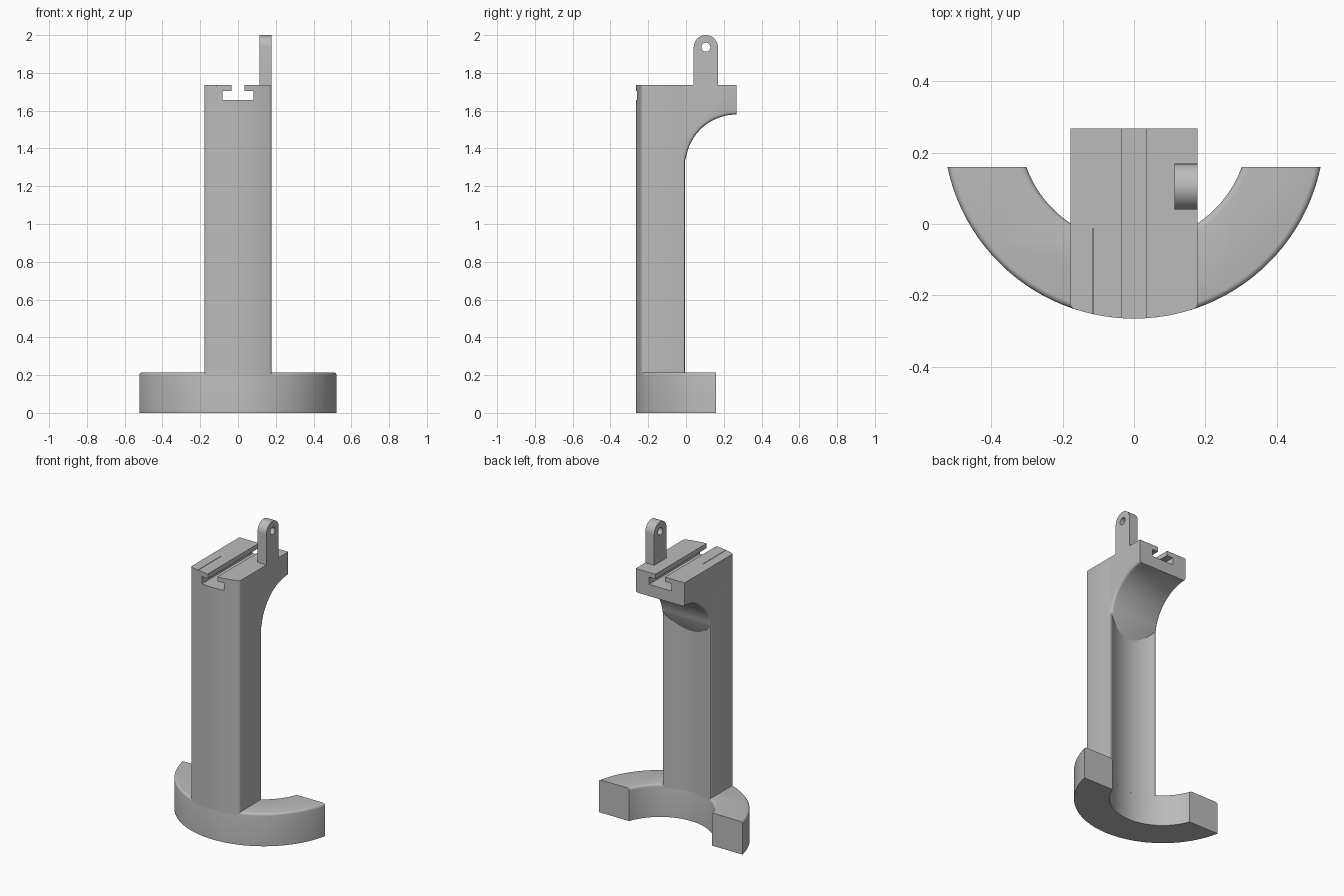
import bpy, bmesh, math
from mathutils import Vector

cube = bpy.data.objects.get("Cube")
if cube:
    bpy.data.objects.remove(cube, do_unlink=True)

grey = bpy.data.materials.new("plain_grey")
grey.use_nodes = True
grey.diffuse_color = (0.5, 0.5, 0.5, 1)
grey.node_tree.nodes["Principled BSDF"].inputs["Base Color"].default_value = (0.5, 0.5, 0.5, 1)

CENTRE, OUTER, INNER = 0.269, 0.534, 0.321   # shared ring centre (y) and radii
HALF, BASE_TOP, TOP = 0.178, 0.215, 1.736
BACK = 0.268


def arc(cx, cy, r, start, end, n):
    angles = [start + (end - start) * i / n for i in range(n + 1)]
    return [(cx + r * math.cos(a), cy + r * math.sin(a)) for a in angles]


def ring_plan(outer_half, inner_half, n):
    """Plan of a ring segment that opens to the back."""
    down = -math.pi / 2
    return (arc(0, CENTRE, OUTER, down - outer_half, down + outer_half, n)
            + arc(0, CENTRE, INNER, down + inner_half, down - inner_half, n))


def prism(name, outline, axis, low, high, bevels=()):
    """Extrude an outline along an axis, then round the edges picked by each rule."""
    bm = bmesh.new()

    def place(p, t):
        co = list(p)
        co.insert(axis, t)
        return Vector(co)

    lower = [bm.verts.new(place(p, low)) for p in outline]
    upper = [bm.verts.new(place(p, high)) for p in outline]
    bm.faces.new(lower)
    bm.faces.new(upper)
    for i in range(len(outline)):
        j = (i + 1) % len(outline)
        bm.faces.new((lower[i], lower[j], upper[j], upper[i]))
    bmesh.ops.recalc_face_normals(bm, faces=bm.faces)
    for rule, radius in bevels:
        edges = [e for e in bm.edges if rule(e.verts[0].co, e.verts[1].co)]
        bmesh.ops.bevel(bm, geom=edges, offset=radius, offset_type='OFFSET',
                        segments=4, profile=0.5, affect='EDGES', clamp_overlap=True)
    mesh = bpy.data.meshes.new(name)
    bm.to_mesh(mesh)
    bm.free()
    mesh.materials.append(grey)
    obj = bpy.data.objects.new(name, mesh)
    bpy.context.collection.objects.link(obj)
    return obj


def cut(obj, *cutters):
    for cutter in cutters:
        mod = obj.modifiers.new("cut", 'BOOLEAN')
        mod.operation, mod.solver, mod.object = 'DIFFERENCE', 'EXACT', cutter
    graph = bpy.context.evaluated_depsgraph_get()
    mesh = bpy.data.meshes.new_from_object(obj.evaluated_get(graph))
    obj.modifiers.clear()
    obj.data = mesh


# Curved foot with rounded upper rims
END = 0.16
half_angles = [math.acos((CENTRE - END) / r) for r in (OUTER, INNER)]
foot = prism("curved_foot", ring_plan(*half_angles, 64), 2, 0, BASE_TOP, [
    (lambda a, b: min(a.z, b.z) > BASE_TOP - 0.001 and min(a.y, b.y) < END - 0.001, 0.016)])

# Column sharing the foot's curvature, with rounded corners
def corner(front):
    return lambda a, b: (abs(a.z - b.z) > 1 and abs(a.x) > HALF - 0.001
                         and (a.y < -0.1) == front)

half_angles = [math.asin(HALF / r) for r in (OUTER, INNER)]
column = prism("column", ring_plan(*half_angles, 14), 2, 0.19, TOP,
               [(corner(True), 0.01), (corner(False), 0.02)])

# Overhanging head with an arched underside
ARCH_R, ARCH_Z = 0.271, 1.309
underside = [(-0.055, 1.245)] + arc(BACK, ARCH_Z, ARCH_R, math.pi - 0.15, math.pi / 2, 18)
profile = [(-0.2, 1.245)] + underside + [(BACK, TOP), (-0.2, TOP)]


def arch_edge(a, b):
    on_side = abs(a.x) > HALF - 0.001 and abs(a.x - b.x) < 0.001
    return on_side and min(a.y, b.y) > -0.06 and max(a.z, b.z) < ARCH_Z + ARCH_R + 0.001


head = prism("overhanging_head", profile, 0, -HALF, HALF, [(arch_edge, 0.015)])

# T-shaped slot and the fine groove in the top
right_half = [(0.081, 1.657), (0.081, 1.705), (0.035, 1.705), (0.035, 1.8)]
tee = right_half + [(-x, z) for x, z in reversed(right_half)]
slot = prism("slot_cutter", tee, 1, -0.5, 0.5)
groove = prism("groove_cutter", [(-0.116, 1.731), (-0.113, 1.731), (-0.113, 1.8), (-0.116, 1.8)],
               1, -0.5, -0.012)
cut(column, slot, groove)
cut(head, slot, groove)

# Upright lug with a pin hole
LUG_Y, LUG_R = 0.105, 0.064
lug_outline = arc(LUG_Y, 2 - LUG_R, LUG_R, 0, math.pi, 32)
lug_outline += [(LUG_Y - LUG_R, 1.71), (LUG_Y + LUG_R, 1.71)]
lug = prism("lug", lug_outline, 0, 0.113, HALF)
hole = prism("hole_cutter", arc(LUG_Y, 2 - LUG_R, 0.024, 0, math.tau, 32)[:-1], 0, 0, 0.3)
cut(lug, hole)

for helper in (slot, groove, hole):
    bpy.data.objects.remove(helper, do_unlink=True)

# Smooth the curves, keep edges crisp
bpy.ops.object.select_all(action='DESELECT')
for part in (foot, column, head, lug):
    part.select_set(True)
bpy.context.view_layer.objects.active = foot
bpy.ops.object.shade_smooth_by_angle(angle=math.radians(30))
